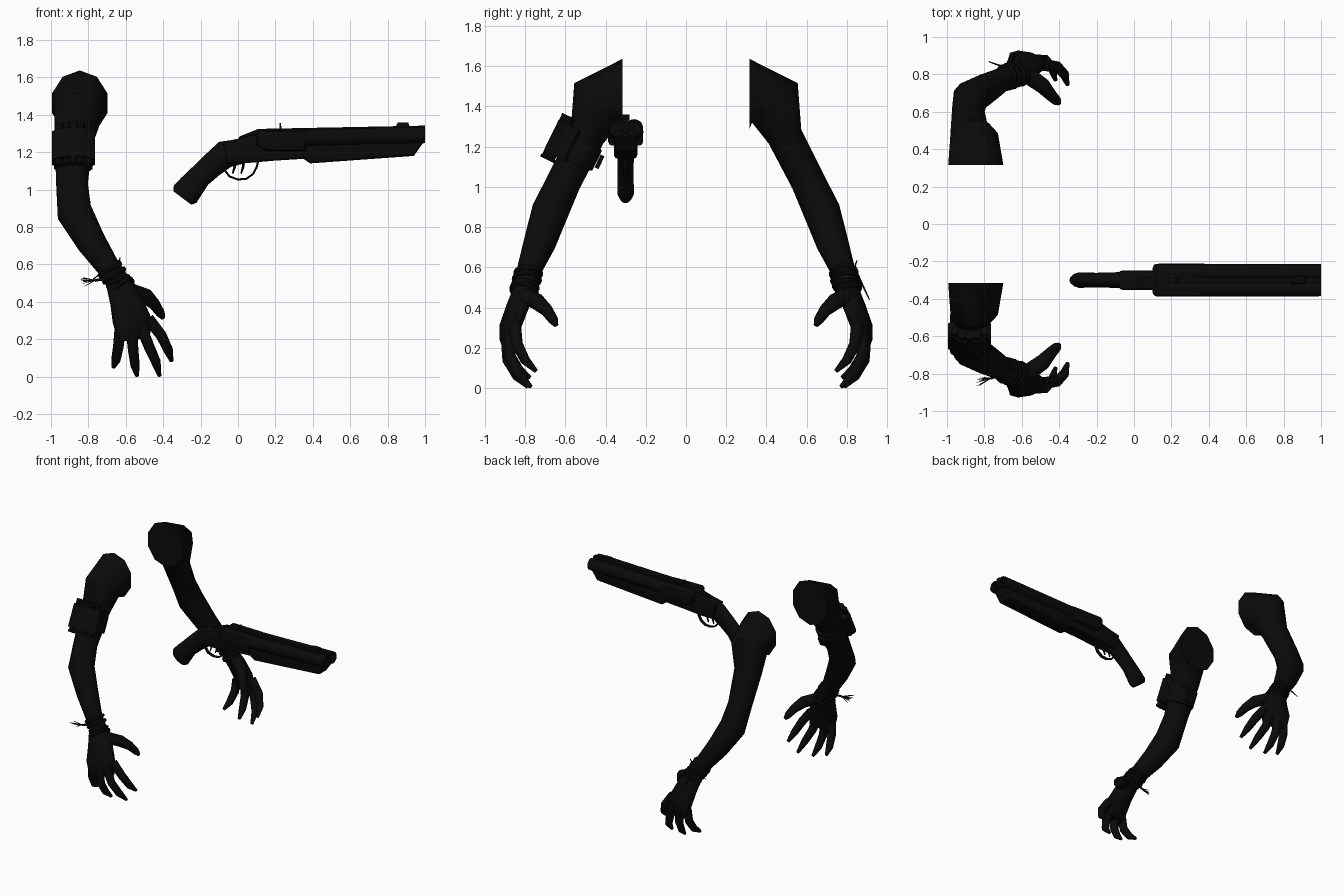
import bpy, bmesh, math, random
from mathutils import Vector as V

if "Cube" in bpy.data.objects:
    bpy.data.objects.remove(bpy.data.objects["Cube"])

random.seed(4)
BLACK = bpy.data.materials.new("near_black")
BLACK.diffuse_color = (0.003, 0.003, 0.003, 1)
BLACK.use_nodes = True
BLACK.node_tree.nodes["Principled BSDF"].inputs["Base Color"].default_value = BLACK.diffuse_color
GY = -0.3  # gun centre line


def finish(name, bm, angle=35):
    bmesh.ops.recalc_face_normals(bm, faces=bm.faces)
    me = bpy.data.meshes.new(name)
    bm.to_mesh(me)
    bm.free()
    me.materials.append(BLACK)
    ob = bpy.data.objects.new(name, me)
    bpy.context.collection.objects.link(ob)
    bpy.context.view_layer.objects.active = ob
    ob.select_set(True)
    bpy.ops.object.shade_smooth_by_angle(angle=math.radians(angle))
    ob.select_set(False)
    return ob


def loft(bm, rings, n=10, side=(1, 0, 0), start=None, s=1, closed=False):
    """Skin of oval sections: each ring is (x, y, z, half width, half depth)."""
    pts = [V(r[:3]) for r in rings]
    m, loops = len(pts), []
    for i, r in enumerate(rings):
        if closed:
            t = pts[(i + 1) % m] - pts[i - 1]
        else:
            t = pts[min(i + 1, m - 1)] - pts[max(i - 1, 0)]
        if i == 0 and start:
            t = V(start)
        t.normalize()
        u = V(side)
        u = (u - t * u.dot(t)).normalized()
        w = t.cross(u)
        loop = []
        for k in range(n):
            a = math.tau * (k + 0.5) / n
            p = pts[i] + u * r[3] * math.cos(a) + w * r[4] * math.sin(a)
            loop.append(bm.verts.new((p.x, p.y * s, p.z)))
        loops.append(loop)
    for i in range(m if closed else m - 1):
        a, b = loops[i], loops[(i + 1) % m]
        for k in range(n):
            bm.faces.new((a[k], a[(k + 1) % n], b[(k + 1) % n], b[k]))
    if not closed:
        bm.faces.new(loops[0])
        bm.faces.new(loops[-1])


def slab(name, outline, half, bevel=0.0, y=GY):
    """Side outline in x,z made solid across y."""
    bm = bmesh.new()
    f = bm.faces.new([bm.verts.new((x, y - half, z)) for x, z in outline])
    g = bmesh.ops.extrude_face_region(bm, geom=[f])
    vs = [e for e in g["geom"] if isinstance(e, bmesh.types.BMVert)]
    bmesh.ops.translate(bm, vec=(0, 2 * half, 0), verts=vs)
    if bevel:
        rim = [e for e in bm.edges if abs(e.verts[0].co.y - e.verts[1].co.y) < 1e-5]
        bmesh.ops.bevel(bm, geom=rim, offset=bevel, segments=2, profile=0.5, affect='EDGES')
    return finish(name, bm)


# ---------- arms ----------
ARM = [(-.846, .315, 1.462, .155, .175), (-.855, .44, 1.42, .135, .15),
       (-.88, .492, 1.25, .105, .088), (-.888, .605, 1.03, .088, .085),
       (-.875, .675, .88, .097, .092), (-.785, .728, .72, .08, .08),
       (-.69, .782, .58, .062, .06), (-.635, .80, .50, .062, .058)]
HAND = [(-.65, .795, .52, .062, .055), (-.60, .835, .41, .09, .055),
        (-.57, .872, .31, .107, .05), (-.56, .878, .245, .10, .04),
        (-.555, .872, .20, .09, .028)]
FINGERS = {
    "little": [(-.63, .885, .25), (-.64, .875, .16), (-.653, .83, .09), (-.665, .775, .052)],
    "ring": [(-.57, .89, .25), (-.56, .885, .14), (-.55, .84, .06), (-.54, .785, .006)],
    "middle": [(-.52, .875, .27), (-.475, .875, .16), (-.437, .835, .075), (-.42, .77, .006)],
    "index": [(-.48, .85, .31), (-.41, .84, .22), (-.372, .80, .14), (-.355, .745, .085)]}
THUMB = [(-.575, .80, .46, .04, .05), (-.49, .74, .43, .04, .045), (-.445, .69, .385, .031, .034),
         (-.415, .66, .34, .025, .027), (-.40, .645, .312, .012, .012)]

for s, tag in ((-1, "near"), (1, "far")):
    bm = bmesh.new()
    loft(bm, ARM, 10, start=(0, 1, 0), s=s)
    finish(tag + "_arm", bm, 40)

    bm = bmesh.new()
    loft(bm, HAND, 10, side=(1, -.3, .15), s=s)
    finish(tag + "_hand", bm, 50)

    for nm, path in FINGERS.items():
        radii = (.033, .03, .026, .011)
        bm = bmesh.new()
        loft(bm, [p + (r, r) for p, r in zip(path, radii)], 8, s=s)
        finish(f"{tag}_{nm}_finger", bm, 50)
    bm = bmesh.new()
    loft(bm, THUMB, 8, side=(0, 0, 1), s=s)
    finish(tag + "_thumb", bm, 50)

    # wrist cords wound round the forearm end
    bm = bmesh.new()
    for t, r in ((0.1, .072), (0.5, .073), (0.9, .07), (1.25, .074)):
        c = V(ARM[6][:3]).lerp(V(ARM[7][:3]), t)
        d = V((.055, .02, -.08)).normalized()
        d = (d + V((random.uniform(-.2, .2), random.uniform(-.2, .2), 0))).normalized()
        loft(bm, [tuple(c + d * h) + (r + e, r + e)
                  for h, e in ((-.012, -.006), (-.005, .002), (.005, .002), (.012, -.006))], 14, s=s)
    finish(tag + "_wrist_cords", bm)

# loose strands: a fanned tassel on one wrist, two cord ends on the other
bm = bmesh.new()
root = V((-.70, .80, .525))
knot = V((-.765, .825, .515))
loft(bm, [tuple(root) + (.008, .008), tuple(knot) + (.008, .008)], 5, side=(0, 0, 1), s=-1)
for i in range(12):
    tip = V((-.845 + random.uniform(0, .03), .84 + random.uniform(-.025, .03),
             .51 + random.uniform(-.03, .025)))
    loft(bm, [tuple(knot) + (.004, .004), tuple(tip) + (.0015, .0015)], 4, side=(0, 0, 1), s=-1)
finish("wrist_tassel", bm)

bm = bmesh.new()
for a, b in (((-.70, .84, .58), (-.775, .868, .52)), ((-.66, .86, .55), (-.63, .912, .44)),
             ((-.65, .83, .58), (-.63, .85, .635))):
    loft(bm, [a + (.006, .006), b + (.003, .003)], 5, side=(0, 1, 0))
finish("cord_ends", bm)

# ---------- cartridge holder on the near upper arm ----------
axis = V((0, .115, -.235)).normalized()
outw = V((0, .235, .115)).normalized()
mid = V((-.88, .533, 1.175))
bm = bmesh.new()
loft(bm, [tuple(mid + axis * h) + (.107, r) for h, r in
          ((-.06, .095), (-.055, .105), (.055, .105), (.06, .095))], 12, s=-1)
finish("arm_strap", bm)

bm = bmesh.new()
base = V((-.88, .60, 1.222))
loft(bm, [tuple(base + axis * h) + (.125, .085) for h in (-.085, .085)], 8, s=-1)
finish("cartridge_pouch", bm)

for i in range(5):
    o = (i - 2) / 2
    c = base + V((o * .078, 0, 0)) + outw * (.055 - .025 * o * o)
    bm = bmesh.new()
    loft(bm, [tuple(c + axis * h) + (r, r) for h, r in
              ((-.125, .022), (.10, .022), (.101, .027), (.118, .027))], 10, s=-1)
    finish(f"cartridge_{i + 1}", bm)

# buckle on the inner side of the strap
bm = bmesh.new()
loft(bm, [tuple(mid - outw * .115 + axis * h) + (.045, .015) for h in (-.035, .035)], 4, s=-1)
finish("strap_buckle", bm)

# ---------- gun ----------
for i, o in enumerate((-.042, .042)):
    bm = bmesh.new()
    path = [(.13, 1.272, .046), (.6, 1.283, .045), (.985, 1.292, .045), (1.0, 1.292, .043),
            (1.0, 1.292, .033), (.9, 1.29, .033)]  # tube with a bored muzzle
    loops = []
    for x, z, r in path:
        loops.append([bm.verts.new((x, GY + o + r * math.cos(math.tau * k / 20),
                                    z + r * math.sin(math.tau * k / 20))) for k in range(20)])
    for a, b in zip(loops, loops[1:]):
        for k in range(20):
            bm.faces.new((a[k], a[(k + 1) % 20], b[(k + 1) % 20], b[k]))
    bm.faces.new(loops[0])
    bm.faces.new(loops[-1])
    finish(f"barrel_{i + 1}", bm)

slab("barrel_rib", [(.14, 1.30), (.14, 1.325), (1, 1.342), (1, 1.27), (.9, 1.26)], .015)
slab("front_sight", [(.84, 1.33), (.855, 1.36), (.91, 1.36), (.92, 1.33)], .02, .004)
slab("rear_sight", [(.22, 1.31), (.222, 1.355), (.23, 1.355), (.234, 1.31)], .012)
slab("fore_end", [(.35, 1.165), (.385, 1.14), (.94, 1.18), (.99, 1.25), (.985, 1.28), (.34, 1.27)],
     .058, .018)
slab("receiver", [(-.06, 1.14), (.05, 1.142), (.2, 1.155), (.36, 1.165), (.37, 1.29),
                  (.15, 1.30), (.08, 1.295), (.0, 1.272), (-.08, 1.255)], .052, .015)
slab("breech", [(.10, 1.235), (.16, 1.205), (.36, 1.205), (.37, 1.315), (.12, 1.318), (.10, 1.30)],
     .087, .02)
slab("top_lever", [(.0, 1.27), (.01, 1.285), (.11, 1.325), (.16, 1.325), (.16, 1.30)], .014, .004)

# curved pistol grip
bm = bmesh.new()
loft(bm, [(.03, GY, 1.207, .047, .066), (-.07, GY, 1.188, .044, .074), (-.145, GY, 1.125, .041, .066),
          (-.205, GY, 1.07, .04, .063), (-.25, GY, 1.017, .041, .071),
          (-.283, GY, .975, .042, .076), (-.298, GY, .955, .03, .06)], 14, side=(0, 1, 0))
finish("grip", bm, 45)

# trigger guard loop and trigger
bm = bmesh.new()
for z0, pts in ((0, [(-.09, 1.15), (-.072, 1.105), (-.045, 1.07), (0, 1.054), (.045, 1.058),
                     (.08, 1.083), (.1, 1.12), (.11, 1.16)]),):
    loft(bm, [(x, GY, z, .014, .006) for x, z in pts], 8, side=(0, 1, 0))
finish("trigger_guard", bm)
for i, dx in enumerate((-.015, .03)):
    bm = bmesh.new()
    loft(bm, [(dx, GY, 1.16, .008, .01), (dx - .003, GY, 1.12, .008, .007),
              (dx - .014, GY, 1.085, .006, .004)], 6, side=(0, 1, 0))
    finish(f"trigger_{i + 1}", bm)
